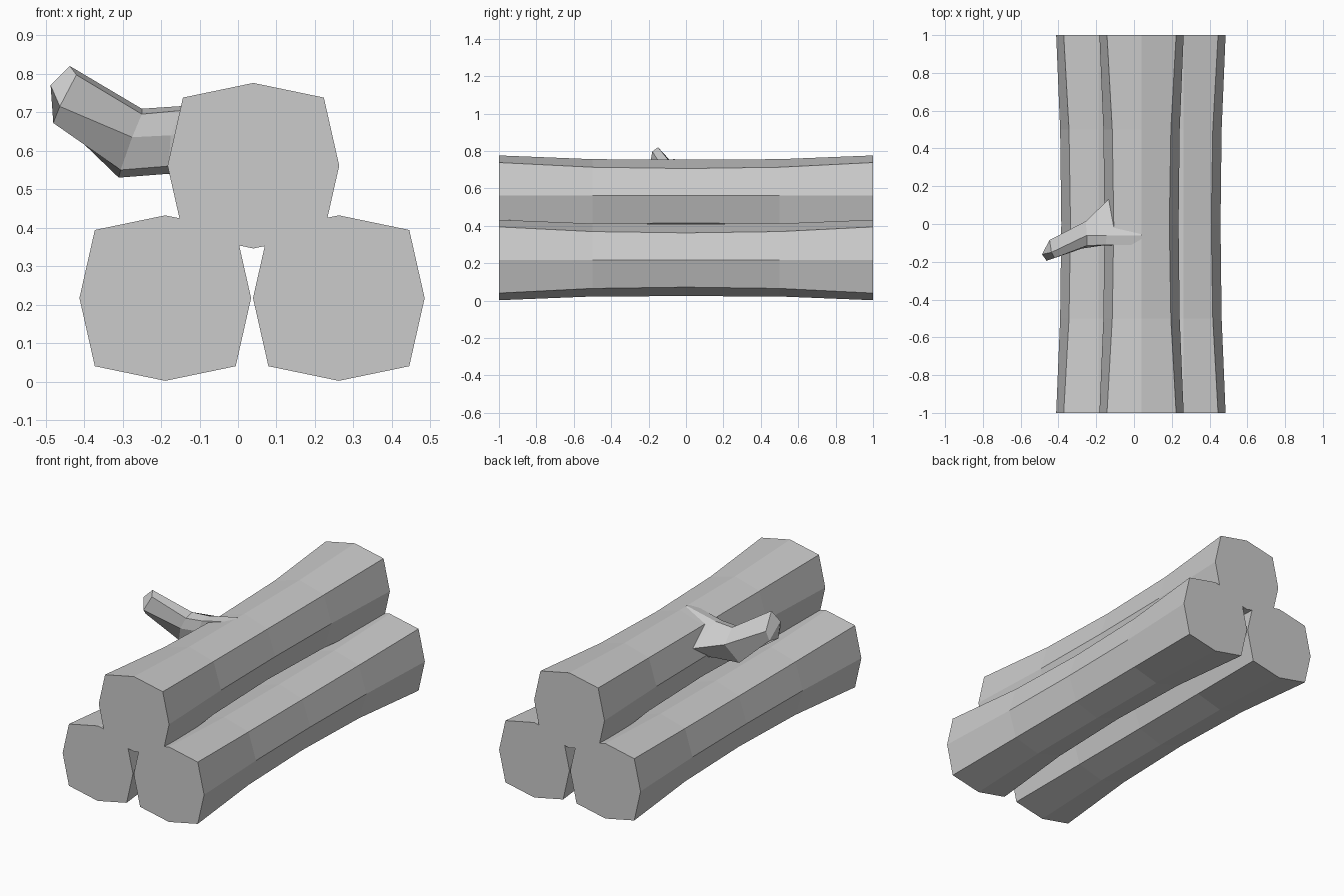
import bpy
import bmesh

if "Cube" in bpy.data.objects:
    bpy.data.objects.remove(bpy.data.objects["Cube"], do_unlink=True)

GREY = (0.6, 0.6, 0.6, 1)
mat = bpy.data.materials.new("plain grey")
mat.use_nodes = True
mat.diffuse_color = GREY
mat.node_tree.nodes["Principled BSDF"].inputs["Base Color"].default_value = GREY


def loft(name, rings, tip=None):
    """Skin a list of rings; the far end is flat or, given a tip, three facets."""
    bm = bmesh.new()
    loops = [[bm.verts.new(p) for p in ring] for ring in rings]
    n = len(loops[0])
    for a, b in zip(loops, loops[1:]):
        for i in range(n):
            j = (i + 1) % n
            bm.faces.new((a[i], a[j], b[j], b[i]))
    bm.faces.new(loops[0])
    end = loops[-1]
    if tip:
        apex = bm.verts.new(tip)
        for i in range(0, n, 2):
            bm.faces.new((apex, end[i], end[i + 1], end[(i + 2) % n]))
    else:
        bm.faces.new(end)
    bmesh.ops.recalc_face_normals(bm, faces=bm.faces)
    mesh = bpy.data.meshes.new(name)
    bm.to_mesh(mesh)
    bm.free()
    mesh.materials.append(mat)
    obj = bpy.data.objects.new(name, mesh)
    bpy.context.collection.objects.link(obj)
    return obj


def log_ring(cx, cz, y, side, height, dx, dz):
    """Eight-sided, slightly boxy log section."""
    pts = [(side, 0), (dx, dz), (0, height), (-dx, dz),
           (-side, 0), (-dx, -dz), (0, -height), (dx, -dz)]
    return [(cx + x, y, cz + z) for x, z in pts]


# Logs: wide at the ends, narrowing to a waist
END = (0.223, 0.215, 0.183, 0.177)
QUARTER = (0.202, 0.195, 0.155, 0.152)
WAIST = (0.196, 0.193, 0.147, 0.145)
STATIONS = [(-1, END), (-0.5, QUARTER), (0, WAIST), (0.5, QUARTER), (1, END)]
for name, cx, cz in (("right_log", -0.189, 0.217),
                     ("left_log", 0.262, 0.217),
                     ("top_log", 0.04, 0.561)):
    loft(name, [log_ring(cx, cz, y, *size) for y, size in STATIONS])

# Branch stub: six-sided, flared at the root and bent upwards
root = [(0.04, -0.06, 0.757), (0.04, -0.11, 0.75), (-0.1, -0.11, 0.64),
        (-0.1, -0.10, 0.55), (-0.1, 0.03, 0.54), (-0.06, 0.19, 0.62)]
collar = [(-0.145, -0.06, 0.716), (-0.15, -0.11, 0.704), (-0.175, -0.115, 0.64),
          (-0.18, -0.10, 0.56), (-0.18, 0.0, 0.54), (-0.135, 0.13, 0.63)]
elbow = [(-0.25, -0.06, 0.709), (-0.25, -0.115, 0.695), (-0.275, -0.13, 0.635),
         (-0.305, -0.10, 0.55), (-0.31, -0.04, 0.53), (-0.255, 0.015, 0.64)]
end = [(-0.437, -0.15, 0.82), (-0.42, -0.18, 0.797), (-0.463, -0.195, 0.715),
       (-0.48, -0.15, 0.672), (-0.452, -0.11, 0.667), (-0.447, -0.085, 0.73)]
loft("branch", [root, collar, elbow, end], tip=(-0.487, -0.16, 0.77))
